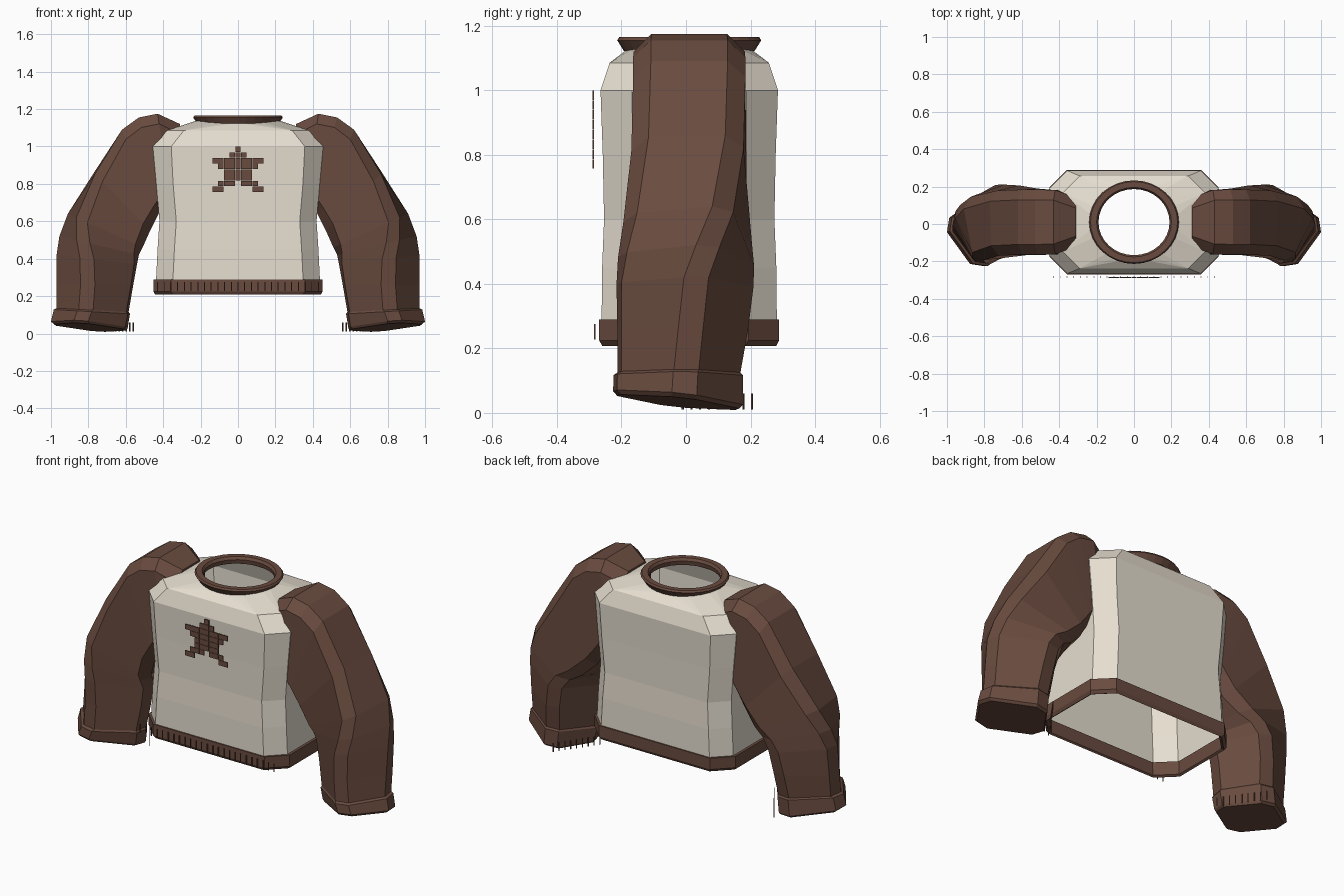
import bpy, bmesh, math
from mathutils import Vector

if "Cube" in bpy.data.objects:
    bpy.data.objects.remove(bpy.data.objects["Cube"])


def material(name, rgb):
    m = bpy.data.materials.new(name)
    m.diffuse_color = (*rgb, 1)
    m.use_nodes = True
    m.node_tree.nodes["Principled BSDF"].inputs["Base Color"].default_value = m.diffuse_color
    return m


BROWN = material("brown_wool", (0.141, 0.070, 0.049))
CREAM = material("cream_wool", (0.79, 0.73, 0.63))
CY = 0.01  # body centre in depth


def finish(name, bm, mat):
    bmesh.ops.recalc_face_normals(bm, faces=bm.faces)
    me = bpy.data.meshes.new(name)
    bm.to_mesh(me)
    bm.free()
    me.materials.append(mat)
    ob = bpy.data.objects.new(name, me)
    bpy.context.collection.objects.link(ob)
    return ob


def octagon(w, d, c):
    """Rectangle with cut corners, counter-clockwise from the +x side."""
    return [(w, d - c), (w - c, d), (c - w, d), (-w, d - c),
            (-w, c - d), (c - w, -d), (w - c, -d), (w, c - d)]


def bridge(bm, a, b):
    n = len(a)
    for i in range(n):
        j = (i + 1) % n
        bm.faces.new((a[i], a[j], b[j], b[i]))


def loft(bm, rings):
    loops = [[bm.verts.new(p) for p in r] for r in rings]
    for a, b in zip(loops, loops[1:]):
        bridge(bm, a, b)
    return loops


def box(bm, centre, size, angle=0.0):
    vs = bmesh.ops.create_cube(bm, size=1)["verts"]
    ca, sa = math.cos(angle), math.sin(angle)
    for v in vs:
        x, y, z = (v.co[i] * size[i] for i in range(3))
        v.co = Vector((x * ca - y * sa, x * sa + y * ca, z)) + Vector(centre)


# Body: cut-corner shell, open at hem and neck
body = [(0.25, 0.440, 0.272, 0.09), (0.45, 0.430, 0.270, 0.09),
        (0.60, 0.420, 0.264, 0.09), (0.80, 0.437, 0.268, 0.09),
        (1.00, 0.455, 0.275, 0.098), (1.085, 0.38, 0.247, 0.09)]
bm = bmesh.new()
loops = loft(bm, [[(x, y + CY, z) for x, y in octagon(w, d, c)]
                  for z, w, d, c in body])
top = loops[-1]
neck = []
for k in range(24):
    a = math.radians(7.5 + 15 * k)
    neck.append(bm.verts.new((0.215 * math.cos(a), 0.20 * math.sin(a) + CY,
                              1.142 - 0.02 * math.sin(a) ** 2)))
for i in range(8):
    k = 3 * i
    bm.faces.new((top[i], neck[k + 1], neck[k]))
    bm.faces.new((top[i], neck[k + 2], neck[k + 1]))
    bm.faces.new((top[i], top[(i + 1) % 8], neck[(k + 3) % 24], neck[k + 2]))
finish("body", bm, CREAM)

# Hem band
hem = [(0.29, 0.436, 0.268), (0.29, 0.453, 0.279), (0.225, 0.453, 0.279),
       (0.208, 0.443, 0.270), (0.215, 0.432, 0.262), (0.29, 0.430, 0.262)]
bm = bmesh.new()
loft(bm, [[(x, y + CY, z) for x, y in octagon(w, d, 0.095)] for z, w, d in hem])
finish("hem_band", bm, BROWN)

# Collar: revolved profile
bm = bmesh.new()
profile = [(0.190, 1.150), (0.200, 1.165), (0.233, 1.165), (0.240, 1.155),
           (0.218, 1.122), (0.195, 1.125)]
rings = [[(r * math.cos(t * math.tau / 32), 0.93 * r * math.sin(t * math.tau / 32) + CY, z)
          for t in range(32)] for r, z in profile]
loops = loft(bm, rings)
bridge(bm, loops[-1], loops[0])
finish("collar", bm, BROWN)

# Sleeve stations: outer point, inner point (x, z), half depth, centre y,
# twist in degrees, depth tilt
stations = [
    ((0.31, 1.12), (0.31, 0.80), 0.130, 0.010, 0, 0),
    ((0.43, 1.175), (0.36, 0.72), 0.172, 0.010, 0, 0),
    ((0.53, 1.155), (0.40, 0.68), 0.174, 0.010, 0, 0),
    ((0.62, 1.09), (0.43, 0.63), 0.174, 0.010, 0, 0),
    ((0.77, 0.86), (0.47, 0.55), 0.174, 0.010, -2, 0),
    ((0.91, 0.64), (0.51, 0.46), 0.174, 0.006, -12, 0),
    ((0.955, 0.52), (0.53, 0.42), 0.172, 0.000, -24, 0),
    ((0.970, 0.42), (0.54, 0.37), 0.170, -0.003, -33, 0),
    ((0.970, 0.26), (0.56, 0.26), 0.164, -0.010, -36, 0),
    ((0.970, 0.135), (0.585, 0.115), 0.156, -0.022, -36, 0),
    ((0.985, 0.128), (0.578, 0.105), 0.162, -0.024, -36, 0),
    ((1.000, 0.062), (0.590, 0.030), 0.160, -0.024, -36, -0.10),
    ((0.985, 0.048), (0.600, 0.018), 0.150, -0.024, -36, -0.10),
]


def sleeve_ring(side, outer, inner, d, cy, twist, tilt):
    o, i = Vector((outer[0], 0, outer[1])), Vector((inner[0], 0, inner[1]))
    mid, axis = (o + i) / 2, (o - i).normalized()
    t = math.radians(twist)
    ct, st = math.cos(t), math.sin(t)
    c = 0.055
    reach = lambda w: max(x * ct - y * st for x, y in octagon(w, d, c))
    w = (o - i).length / 2
    w -= (reach(w) - w) / max(ct, 0.5)  # keep the twisted outline in bounds
    pts = []
    for x, y in octagon(w, d, c):
        u, v = x * ct - y * st, x * st + y * ct
        p = mid + axis * u + Vector((0, v + cy, tilt * v))
        pts.append((p.x * side, p.y, p.z))
    return pts


# Sleeves, with knit ribs along each cuff
for side, label in ((1, "right"), (-1, "left")):
    bm = bmesh.new()
    loops = loft(bm, [sleeve_ring(side, *s) for s in stations])
    bm.faces.new(loops[0])
    bm.faces.new(loops[-1])
    finish(label + "_sleeve", bm, BROWN)
    bm = bmesh.new()
    for k in range(9):
        f = k / 8
        box(bm, (side * (0.56 + 0.15 * f), -0.01 + 0.215 * f, 0.035),
            (0.004, 0.005, 0.05), side * math.radians(-36))
    finish(label + "_cuff_ribs", bm, BROWN)

# Knit ribs on the front hem
bm = bmesh.new()
for k in range(25):
    box(bm, (-0.43 + 0.86 * k / 24, -0.283, 0.252), (0.005, 0.004, 0.048))
finish("hem_ribs", bm, BROWN)

# Stitched star made of square plates
star = ["....#....", "...###...", "#########", ".#######.",
        "..#####..", "..#####..", ".###.###.", "##.....##"]
bm = bmesh.new()
for r, row in enumerate(star):
    for c, ch in enumerate(row):
        if ch == "#":
            box(bm, ((c - 4) * 0.0305, -0.287, 0.985 - r * 0.0305), (0.029, 0.005, 0.029))
finish("star_patch", bm, BROWN)
